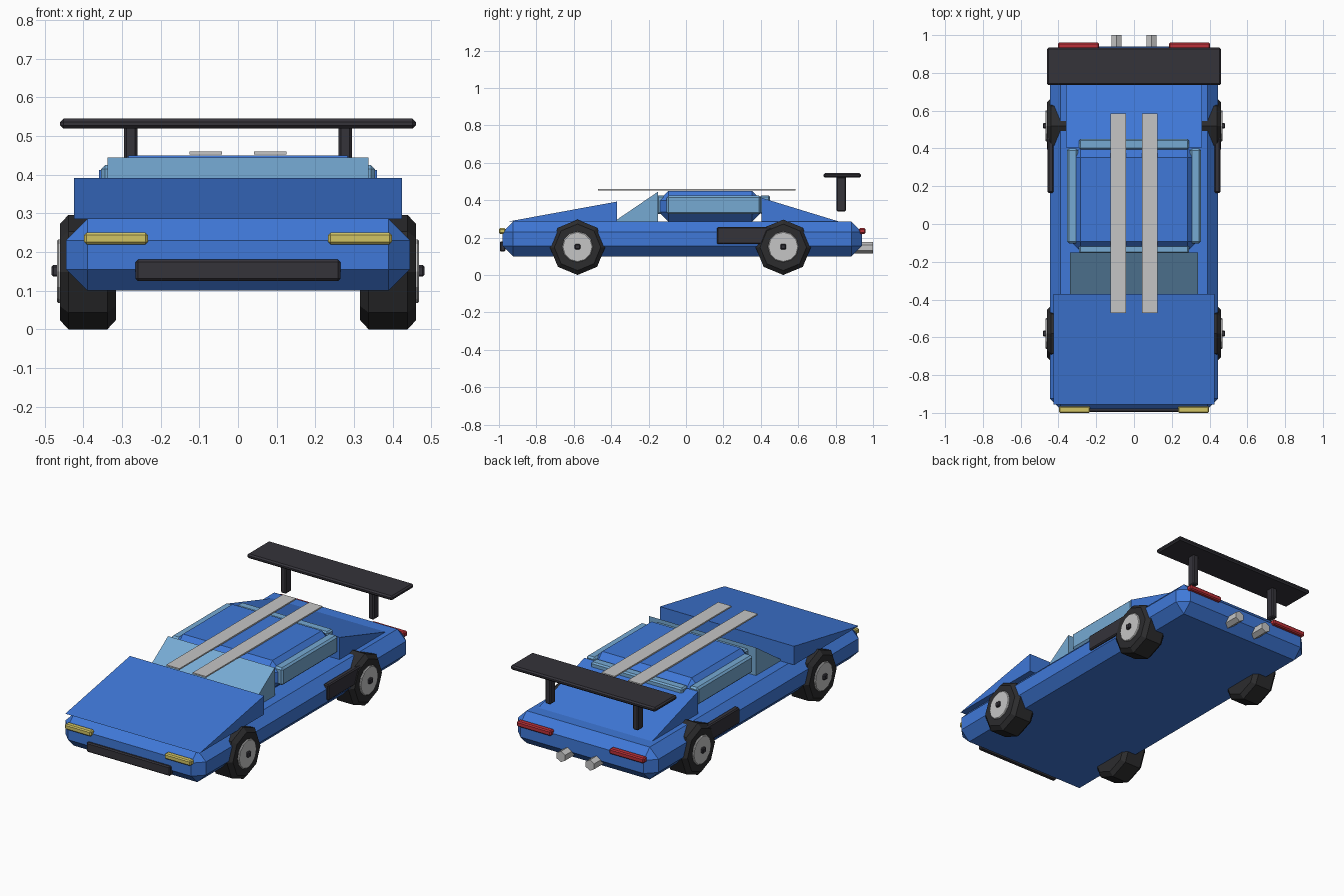
import bpy
import bmesh
from math import pi, radians

cube = bpy.data.objects.get("Cube")
if cube:
    bpy.data.objects.remove(cube, do_unlink=True)


def material(name, rgb):
    m = bpy.data.materials.new(name)
    m.use_nodes = True
    color = (*rgb, 1)
    m.diffuse_color = color
    bsdf = m.node_tree.nodes["Principled BSDF"]
    bsdf.inputs["Base Color"].default_value = color
    bsdf.inputs["Roughness"].default_value = 0.6
    return m


BLUE = material("body blue", (0.05, 0.19, 0.69))
GLASS = material("glass blue", (0.18, 0.40, 0.65))
TRIM = material("dark trim", (0.035, 0.033, 0.042))
TYRE = material("tyre black", (0.025, 0.025, 0.027))
SILVER = material("silver", (0.56, 0.56, 0.56))
YELLOW = material("headlight yellow", (0.64, 0.55, 0.13))
RED = material("taillight red", (0.5, 0.03, 0.04))


def add_bevel(ob, width, angle=30):
    if width:
        mod = ob.modifiers.new("Chamfer", "BEVEL")
        mod.width = width
        mod.segments = 1
        mod.limit_method = "ANGLE"
        mod.angle_limit = radians(angle)


def finish(name, bm, mat, bevel=0):
    bmesh.ops.recalc_face_normals(bm, faces=bm.faces)
    me = bpy.data.meshes.new(name)
    bm.to_mesh(me)
    bm.free()
    me.materials.append(mat)
    ob = bpy.data.objects.new(name, me)
    bpy.context.collection.objects.link(ob)
    add_bevel(ob, bevel)
    return ob


def box(name, x, y, z, mat, bevel=0):
    """Box from (low, high) ranges on each axis."""
    bm = bmesh.new()
    bmesh.ops.create_cube(bm, size=1)
    for v in bm.verts:
        for i, (lo, hi) in enumerate((x, y, z)):
            v.co[i] = lo if v.co[i] < 0 else hi
    return finish(name, bm, mat, bevel)


def wedge(name, half_width, profile, mat):
    """Side profile (y, z) extruded across x."""
    bm = bmesh.new()
    face = bm.faces.new([bm.verts.new((-half_width, y, z)) for y, z in profile])
    ext = bmesh.ops.extrude_face_region(bm, geom=[face])["geom"]
    for v in ext:
        if isinstance(v, bmesh.types.BMVert):
            v.co.x = half_width
    return finish(name, bm, mat)


def cylinder(name, sides, radius, depth, center, rotation, mat, bevel=0):
    bpy.ops.mesh.primitive_cylinder_add(vertices=sides, radius=radius, depth=depth,
                                        location=center, rotation=rotation)
    ob = bpy.context.object
    ob.name = name
    ob.data.materials.append(mat)
    add_bevel(ob, bevel, 50)
    return ob


def span(side, a, b):
    return tuple(sorted((side * a, side * b)))


# Body shell and sloping panels
box("body", (-0.445, 0.445), (-0.98, 0.94), (0.1, 0.285), BLUE, 0.055)
wedge("hood", 0.425, [(-0.955, 0.285), (-0.37, 0.285), (-0.37, 0.392)], BLUE)
wedge("rear_deck", 0.36, [(0.405, 0.285), (0.82, 0.285), (0.405, 0.412)], BLUE)
wedge("windshield", 0.338, [(-0.385, 0.285), (-0.15, 0.285), (-0.15, 0.445)], GLASS)

# Cabin with front and rear glass
box("cabin", (-0.335, 0.335), (-0.145, 0.405), (0.285, 0.45), BLUE, 0.052)
box("front_window", (-0.29, 0.29), (-0.155, -0.1), (0.325, 0.425), GLASS, 0.008)
box("rear_window", (-0.29, 0.29), (0.395, 0.45), (0.325, 0.425), GLASS, 0.008)

# Front bumper and spoiler blade
box("front_bumper", (-0.265, 0.265), (-0.995, -0.965), (0.125, 0.18), TRIM, 0.006)
box("spoiler_wing", (-0.46, 0.46), (0.735, 0.935), (0.52, 0.545), TRIM, 0.008)

# Paired parts on each side
for side, label in ((1, "left"), (-1, "right")):
    box(f"{label}_side_window", span(side, 0.297, 0.354), (-0.103, 0.4),
        (0.325, 0.425), GLASS, 0.01)
    box(f"{label}_stripe", span(side, 0.042, 0.125), (-0.47, 0.585),
        (0.452, 0.46), SILVER)
    box(f"{label}_headlight", span(side, 0.233, 0.398), (-1.0, -0.965),
        (0.22, 0.25), YELLOW, 0.006)
    box(f"{label}_taillight", span(side, 0.185, 0.402), (0.925, 0.96),
        (0.22, 0.25), RED, 0.006)
    box(f"{label}_side_vent", span(side, 0.425, 0.457), (0.165, 0.5),
        (0.165, 0.256), TRIM, 0.006)
    box(f"{label}_spoiler_strut", span(side, 0.26, 0.295), (0.805, 0.855),
        (0.34, 0.525), TRIM, 0.006)
    cylinder(f"{label}_exhaust", 6, 0.031, 0.12, (side * 0.092, 0.94, 0.145),
             (pi / 2, 0, 0), SILVER)

    # Wheels
    for y, end in ((-0.58, "front"), (0.52, "rear")):
        name = f"{label}_{end}"
        turn = (0, pi / 2, 0)
        cylinder(f"{name}_tyre", 8, 0.148, 0.145, (side * 0.3885, y, 0.148),
                 turn, TYRE, 0.022)
        cylinder(f"{name}_rim", 12, 0.082, 0.04, (side * 0.449, y, 0.15),
                 turn, SILVER, 0.004)
        box(f"{name}_hub_cap", span(side, 0.45, 0.483), (y - 0.015, y + 0.015),
            (0.136, 0.166), TRIM, 0.005)
